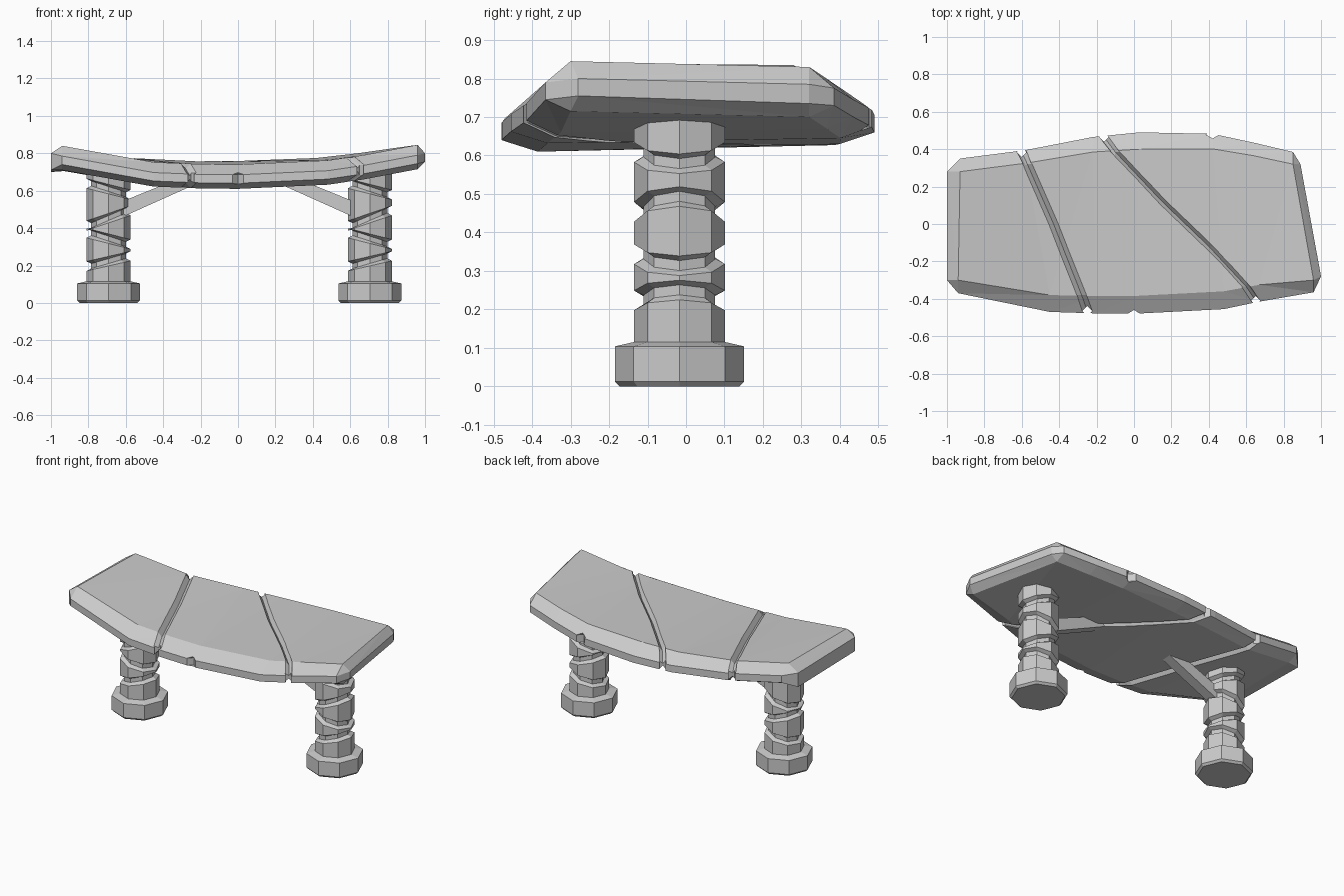
import bpy, bmesh, math
from mathutils import Vector
from mathutils.bvhtree import BVHTree

if "Cube" in bpy.data.objects:
    bpy.data.objects.remove(bpy.data.objects["Cube"])


def make_object(name, bm):
    bmesh.ops.recalc_face_normals(bm, faces=bm.faces)
    me = bpy.data.meshes.new(name)
    bm.to_mesh(me)
    bm.free()
    ob = bpy.data.objects.new(name, me)
    bpy.context.collection.objects.link(ob)
    return ob


# --- bent stone slab: front and back edge stations (rim x, rim y, top z, inset)
front = [(-.94, -.37, .84, .07), (-.45, -.47, .752, .09), (-.2, -.478, .742, .093), (0, -.48, .74, .095),
         (.48, -.455, .762, .095), (.67, -.415, .79, .09), (.96, -.365, .845, .065)]
back = [(-.93, .35, .835, .07), (-.58, .395, .775, .07), (-.22, .465, .757, .08), (.03, .49, .76, .09),
        (.42, .482, .775, .08), (.64, .435, .80, .07), (.85, .385, .83, .065)]


def edge_points(p, side):
    x, y, z, i = p
    inner = y - side * i
    return [(x, inner, z - .13), (x, y, z - .10), (x, y, z - .055), (x, inner, z)]


bm = bmesh.new()
rings = []
for f, b in zip(front, back):
    pts = edge_points(f, -1) + edge_points(b, 1)[::-1]
    rings.append([bm.verts.new(p) for p in pts])
for a, b in zip(rings, rings[1:]):
    for k in range(8):
        bm.faces.new((a[k], a[(k + 1) % 8], b[(k + 1) % 8], b[k]))
# bevelled slab ends: front low, front high, back high, back low
for r, pts in ((rings[0], [(-1, -.3, .71), (-1, -.3, .80), (-1, .28, .79), (-1, .28, .70)]),
               (rings[-1], [(1, -.28, .755), (1, -.28, .80), (.89, .32, .785), (.89, .32, .735)])):
    a, b, c, d = [bm.verts.new(p) for p in pts]
    for f in ((a, b, c, d), (r[3], r[4], c, b), (r[0], r[7], d, a), (r[1], r[2], b, a),
              (r[5], r[6], d, c), (r[2], r[3], b), (r[0], r[1], a), (r[4], r[5], c), (r[6], r[7], d)):
        bm.faces.new(f)
bmesh.ops.triangulate(bm, faces=bm.faces)
bmesh.ops.recalc_face_normals(bm, faces=bm.faces)
tree = BVHTree.FromBMesh(bm)
slab = make_object("slab_top", bm)

# --- cracks running around the slab, cut with chains of diamond-section prisms
cutters = bpy.data.collections.new("crack_cutters")
bpy.context.scene.collection.children.link(cutters)


def crack(path, r, closed=True):
    up, down = [], []
    for x, y in path:
        hi = tree.ray_cast(Vector((x, y, 2)), Vector((0, 0, -1)))[0]
        lo = tree.ray_cast(Vector((x, y, -1)), Vector((0, 0, 1)))[0]
        if hi and lo:
            up.append(hi)
            down.append(lo)
    loop = up + down[::-1]
    if closed:
        loop.append(loop[0])
    for p, q in zip(loop, loop[1:]):
        cb = bmesh.new()
        for c in (p, q):
            for axis in range(3):
                for s in (-r, r):
                    v = c.copy()
                    v[axis] += s
                    cb.verts.new(v)
        res = bmesh.ops.convex_hull(cb, input=cb.verts)
        junk = [v for v in cb.verts if not v.link_faces]
        bmesh.ops.delete(cb, geom=junk, context='VERTS')
        ob = make_object("crack_cutter", cb)
        bpy.context.collection.objects.unlink(ob)
        cutters.objects.link(ob)
        ob.hide_render = True


crack([(-.60, .385), (-.57, .32), (-.43, 0), (-.28, -.38), (-.25, -.465)], .027)
crack([(-.16, .465), (-.10, .385), (.15, .12), (.40, -.12), (.60, -.335), (.65, -.41)], .025)
crack([(0, -.478), (0, -.43)][:1], .03, False)
crack([(.42, .478), (.425, .43)][:1], .035, False)

mod = slab.modifiers.new("cracks", 'BOOLEAN')
mod.operation = 'DIFFERENCE'
mod.solver = 'EXACT'
mod.operand_type = 'COLLECTION'
mod.collection = cutters
mod.use_self = True
dg = bpy.context.evaluated_depsgraph_get()
cut = bpy.data.meshes.new_from_object(slab.evaluated_get(dg))
slab.modifiers.clear()
slab.data = cut
for ob in list(cutters.objects):
    bpy.data.objects.remove(ob)
bpy.data.collections.remove(cutters)


# --- octagonal lofts for legs: rows of (radius, height, tilt along x)
def octagon_loft(name, rows, cx, cy):
    b = bmesh.new()
    loops = []
    for r, z, t in rows:
        loop = []
        for k in range(8):
            a = math.radians(45 * k)
            loop.append(b.verts.new((cx + r * math.cos(a), cy + r * math.sin(a), z + t * math.cos(a))))
        loops.append(loop)
    for p, q in zip(loops, loops[1:]):
        for k in range(8):
            b.faces.new((p[k], p[(k + 1) % 8], q[(k + 1) % 8], q[k]))
    b.faces.new(loops[0])
    b.faces.new(loops[-1])
    return make_object(name, b)


column = [(.118, .10, 0)]
for z, tilt in ((.225, .027), (.345, -.03), (.455, .04), (.61, -.03)):
    column += [(.118, z - .027, tilt), (.093, z - .014, tilt), (.093, z + .012, tilt), (.118, z + .024, tilt)]
column.append((.118, .695, 0))
foot = [(.155, 0, 0), (.168, .013, 0), (.168, .104, 0), (.12, .115, 0)]

for side, cx in (("left", -.692), ("right", .705)):
    octagon_loft(side + "_leg_column", column, cx, -.017)
    octagon_loft(side + "_leg_foot", foot, cx, -.017)
    # diagonal brace from column up to the slab
    s = 1 if cx > 0 else -1
    b = bmesh.new()
    prof = [(.65, .445), (.65, .53), (.33, .66), (.17, .66)]
    sides = [[b.verts.new((s * x, y, z)) for x, z in prof] for y in (-.05, .016)]
    b.faces.new(sides[0])
    b.faces.new(sides[1])
    for k in range(4):
        n = (k + 1) % 4
        b.faces.new((sides[0][k], sides[0][n], sides[1][n], sides[1][k]))
    make_object(side + "_brace", b)
